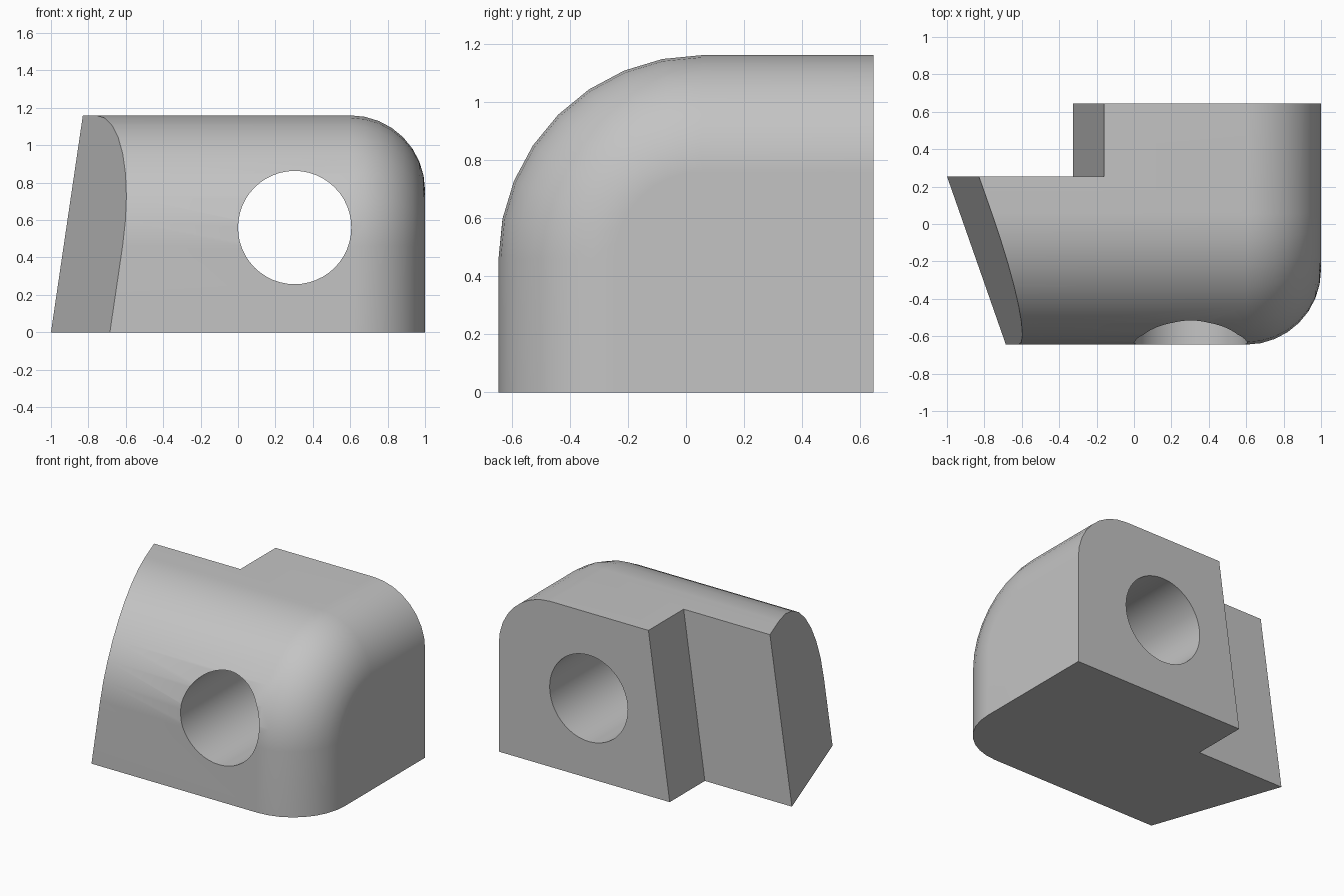
import bpy, bmesh
from math import sin, cos, pi
from mathutils import Vector

cube = bpy.data.objects.get("Cube")
if cube:
    bpy.data.objects.remove(cube, do_unlink=True)

HALF_Y, HEIGHT = 0.645, 1.16
BEND = 0.70       # large radius along the top front edge
ROUND = 0.40      # fillet around the left end
STEPS = 8

grey = bpy.data.materials.new("light grey")
grey.use_nodes = True
colour = (0.55, 0.55, 0.55, 1)
grey.diffuse_color = colour
grey.node_tree.nodes["Principled BSDF"].inputs["Base Color"].default_value = colour


def loft(bm, rings):
    """Skin a list of equal-length rings and cap both ends."""
    loops = [[bm.verts.new(p) for p in ring] for ring in rings]
    n = len(loops[0])
    for a, b in zip(loops, loops[1:]):
        for i in range(n):
            j = (i + 1) % n
            bm.faces.new((a[i], a[j], b[j], b[i]))
    bm.faces.new(loops[0])
    bm.faces.new(loops[-1])
    bmesh.ops.recalc_face_normals(bm, faces=bm.faces)


def make_object(name, bm):
    mesh = bpy.data.meshes.new(name)
    bm.to_mesh(mesh)
    bm.free()
    obj = bpy.data.objects.new(name, mesh)
    bpy.context.collection.objects.link(obj)
    mesh.materials.append(grey)
    return obj


def section(x, inset):
    """Side profile with its front and top edges pulled in."""
    r = BEND - inset
    pts = [(x, HALF_Y, 0), (x, inset - HALF_Y, 0)]
    for i in range(STEPS + 1):
        a = pi / 2 * i / STEPS
        pts.append((x, BEND - HALF_Y - r * cos(a), HEIGHT - BEND + r * sin(a)))
    pts.append((x, HALF_Y, HEIGHT - inset))
    return pts


# Body: constant profile that rounds over towards the flat left end
rings = [section(-1.4, 0)]
for i in range(STEPS + 1):
    a = pi / 2 * i / STEPS
    rings.append(section(1 - ROUND + ROUND * sin(a), ROUND * (1 - cos(a))))
bm = bmesh.new()
loft(bm, rings)

# Slanted right end
bmesh.ops.bisect_plane(bm, geom=bm.verts[:] + bm.edges[:] + bm.faces[:],
                       plane_co=Vector((-1, 0.255, 0)),
                       plane_no=Vector((1, 0.35, -0.147)), clear_inner=True)
bmesh.ops.holes_fill(bm, edges=[e for e in bm.edges if e.is_boundary], sides=0)
bmesh.ops.recalc_face_normals(bm, faces=bm.faces)
body = make_object("rounded_block", bm)

# Cutter for the leaning notch at the back
lean = 0.142
bm = bmesh.new()
loft(bm, [[(-2, y, -0.2), (-0.325 - 0.2 * lean, y, -0.2),
           (-0.325 + 1.5 * lean, y, 1.5), (-2, y, 1.5)] for y in (0.255, 1)])
notch = make_object("notch_cutter", bm)

# Cutter for the round through hole
bm = bmesh.new()
loft(bm, [[(0.303 + 0.303 * cos(2 * pi * i / 48), y, 0.56 + 0.303 * sin(2 * pi * i / 48))
           for i in range(48)] for y in (-1, 1)])
hole = make_object("hole_cutter", bm)

# Cut the body, then discard the cutters
bpy.ops.object.select_all(action='DESELECT')
body.select_set(True)
bpy.context.view_layer.objects.active = body
for cutter in (notch, hole):
    cutter.hide_render = True
    mod = body.modifiers.new(cutter.name, 'BOOLEAN')
    mod.operation = 'DIFFERENCE'
    mod.solver = 'EXACT'
    mod.object = cutter
    bpy.ops.object.modifier_apply(modifier=mod.name)
    bpy.data.objects.remove(cutter, do_unlink=True)

# Smooth rounds with crisp corners and even flats
bpy.ops.object.shade_smooth_by_angle(angle=pi / 6)
weighted = body.modifiers.new("even_flats", 'WEIGHTED_NORMAL')
weighted.keep_sharp = True
